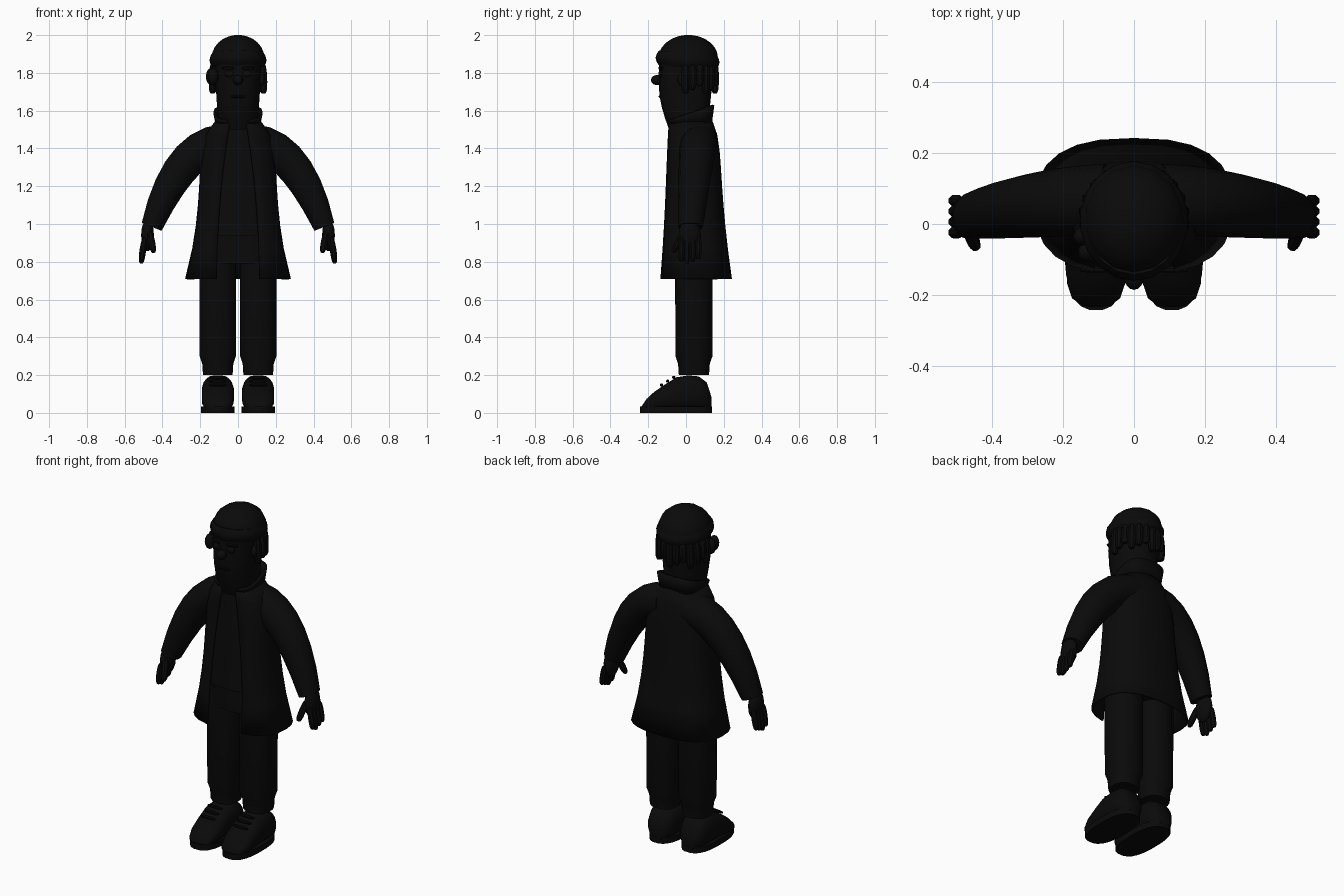
import bpy, bmesh
from math import sin, cos, pi, tau, asin, radians, copysign, sqrt
from mathutils import Vector

if "Cube" in bpy.data.objects:
    bpy.data.objects.remove(bpy.data.objects["Cube"], do_unlink=True)

black = bpy.data.materials.new("black")
black.use_nodes = True
black.diffuse_color = (0.003, 0.003, 0.003, 1)
black.node_tree.nodes["Principled BSDF"].inputs["Base Color"].default_value = black.diffuse_color

X_AXIS, Y_AXIS, Z_AXIS = Vector((1, 0, 0)), Vector((0, 1, 0)), Vector((0, 0, 1))


def power(value, squareness):
    return copysign(abs(value) ** (2 / squareness), value)


def steps(count):
    """Even fractions from zero to one."""
    return [i / (count - 1) for i in range(count)]


def skin(name, rings, closed=True, thickness=0):
    """Join rings of points with quads, capping closed ones."""
    bm = bmesh.new()
    loops = [[bm.verts.new(point) for point in ring] for ring in rings]
    count = len(loops[0])
    for lower, upper in zip(loops, loops[1:]):
        for j in range(count if closed else count - 1):
            k = (j + 1) % count
            bm.faces.new((lower[j], lower[k], upper[k], upper[j]))
    if closed:
        bm.faces.new(loops[0][::-1])
        bm.faces.new(loops[-1])
        bmesh.ops.recalc_face_normals(bm, faces=bm.faces)
    mesh = bpy.data.meshes.new(name)
    bm.to_mesh(mesh)
    bm.free()
    mesh.materials.append(black)
    mesh.shade_smooth()
    mesh.set_sharp_from_angle(angle=radians(40))
    part = bpy.data.objects.new(name, mesh)
    bpy.context.collection.objects.link(part)
    if thickness:
        solidify = part.modifiers.new("thickness", "SOLIDIFY")
        solidify.thickness, solidify.offset = thickness, -1
    return part


def tube(name, stations, axis=Y_AXIS, sides=14, squareness=2, side=1):
    """Loft along stations (x, y, z, radius across, radius along axis)."""
    centres = [Vector(station[:3]) for station in stations]
    rings = []
    for i, station in enumerate(stations):
        travel = centres[min(i + 1, len(centres) - 1)] - centres[max(i - 1, 0)]
        across = axis.cross(travel).normalized()
        ring = []
        for j in range(sides):
            angle = tau * (j + 0.5) / sides
            point = (centres[i] + across * station[3] * power(cos(angle), squareness)
                     + axis * station[4] * power(sin(angle), squareness))
            point.x *= side
            ring.append(point)
        rings.append(ring)
    return skin(name, rings)


def capsule(name, start, end, radius, side=1):
    """Rounded finger-like bar."""
    start, end = Vector(start), Vector(end)
    travel = (end - start).normalized()
    axis = travel.cross(X_AXIS if abs(travel.x) < 0.8 else Z_AXIS).normalized()
    stations = []
    for t in steps(7):
        angle = pi * (0.06 + 0.88 * t)
        size = radius * sin(angle) ** 0.4
        stations.append((*start.lerp(end, (1 - cos(angle)) / 2), size, size))
    return tube(name, stations, axis, 8, side=side)


def blob(name, centre, size, side=1, bottom=0.05):
    """Ellipsoid of stacked rings, cut off below the given fraction."""
    x, y, z = centre
    stations = []
    for t in steps(7):
        angle = pi * (bottom + (0.96 - bottom) * t)
        stations.append((x, y, z - size[2] * cos(angle), size[0] * sin(angle), size[1] * sin(angle)))
    return tube(name, stations, side=side)


def stack(name, levels, squareness=2.4):
    """Upright loft; levels are (height, half width, front, back)."""
    return tube(name, [(0, (front + back) / 2, z, width, (back - front) / 2)
                       for z, width, front, back in levels], sides=18, squareness=squareness)


def shell(name, levels, squareness, slope=0):
    """Open-fronted cloth; levels are (height, half width, front, back, half gap)."""
    rings = []
    for i, (z, width, front, back, gap) in enumerate(levels):
        opening = asin((gap / width) ** (squareness / 2))
        ring = []
        for t in steps(23):
            angle = opening + (tau - 2 * opening) * t
            y = (front + back) / 2 - (back - front) / 2 * power(cos(angle), squareness)
            ring.append((width * power(sin(angle), squareness), y, z - slope * i * (back - y)))
        rings.append(ring)
    return skin(name, rings, False, 0.012)


def coat_level(t, inset=0):
    """Body outline from hem to neck: flared hem, rounded shoulders."""
    width = (0.2 + 0.08 * (1 - t) ** 3) * sqrt(1 - 0.7 * t ** 10)
    front = -0.143 + 0.05 * t
    back = 0.18 + 0.063 * (1 - t) ** 2 - 0.045 * t ** 10
    return 0.71 + 0.85 * t, width - inset, front + inset, back - inset


# Coat, collar and the clothes beneath
shell("coat", [(*coat_level(t), 0.115 - 0.075 * t * t) for t in
               [s ** 0.8 for s in steps(9)]], 2.6)
shell("collar", [(1.53 + 0.1 * t, 0.12 + 0.01 * t, -0.09 - 0.01 * t, 0.137 + 0.013 * t, 0.045)
                 for t in steps(3)], 3.2, slope=0.17)
stack("shirt", [coat_level(0.27 + 0.73 * t, inset=0.018) for t in steps(8)])
stack("hips", [(z, 0.195, -0.07, 0.15) for z in (0.79, 0.96)])

# Head, hat and face
stack("head", [(1.5 + 0.36 * t, 0.095 + 0.03 * sqrt(t), -0.09 - 0.054 * sin(min(1.5, 2.4 * t)),
                0.115 + 0.035 * t) for t in steps(7)])
blob("hat_dome", (0, 0.012, 1.88), (0.143, 0.157, 0.121), bottom=0.5)
band = stack("hat_band", [(1.832 + 0.08 * t, 0.136 + 0.017 * sin(pi * t), -0.143 - 0.018 * sin(pi * t),
                           0.16 + 0.018 * sin(pi * t)) for t in steps(5)], squareness=2)
for vertex in band.data.vertices:
    vertex.co.z -= 0.07 * (vertex.co.y + 0.05)
blob("nose", (0, -0.153, 1.762), (0.027, 0.033, 0.027))
capsule("mouth", (-0.04, -0.137, 1.675), (0.04, -0.137, 1.675), 0.008)

# Hair locks hanging below the hat, with a tuft on the right
for i, t in enumerate(steps(13)):
    angle = radians(200 * t - 10)
    across, along = 0.13 * cos(angle), 0.02 + 0.133 * sin(angle)
    capsule(f"hair_lock_{i}", (across, along, 1.85), (across * 1.06, along, 1.69 + 0.02 * (i % 3)), 0.023)
for i in range(2):
    blob(f"hair_tuft_{i}", (0.143 - 0.012 * i, -0.035 - 0.045 * i, 1.78), (0.028, 0.028, 0.045), side=-1)

for side, word in ((1, "left"), (-1, "right")):
    # Eye, eyebrow and ear
    blob(f"{word}_eye", (0.045, -0.132, 1.795), (0.026, 0.014, 0.02), side)
    capsule(f"{word}_eyebrow", (0.02, -0.142, 1.825), (0.085, -0.125, 1.825), 0.009, side)
    blob(f"{word}_ear", (0.125, -0.02, 1.765), (0.018, 0.025, 0.035), side)

    # Sleeve along a drooping arc
    shoulder, elbow, cuff = Vector((0.08, 0.07, 1.43)), Vector((0.3, 0.06, 1.42)), Vector((0.457, 0.024, 0.985))
    sleeve = []
    for t in steps(8):
        centre = shoulder.lerp(elbow, t).lerp(elbow.lerp(cuff, t), t)
        sleeve.append((*centre, 0.1 - 0.042 * t ** 3, 0.1 - 0.034 * t ** 2))
    tube(f"{word}_sleeve", sleeve, side=side)

    # Hand with four fingers and a thumb
    blob(f"{word}_palm", (0.479, 0.02, 0.94), (0.035, 0.06, 0.085), side)
    for i in range(4):
        along = 0.03 * i - 0.024
        capsule(f"{word}_finger_{i}", (0.493, along, 0.93), (0.513, along, 0.79 + 0.012 * abs(i - 1)), 0.018, side)
    capsule(f"{word}_thumb", (0.468, -0.015, 0.96), (0.446, -0.068, 0.85), 0.019, side)

    # Trouser leg gathered at the ankle
    tube(f"{word}_trouser_leg", [(0.107, 0.042, z, radius, radius) for z, radius in
                                 ((0.2, 0.08), (0.26, 0.084), (0.3, 0.098), (0.9, 0.1))],
         squareness=2.4, side=side)

    # Shoe: flat sole, sloping upper and laces
    tube(f"{word}_sole", [(0.107, -0.053, z, 0.09, 0.191) for z in (0, 0.035)],
         sides=24, squareness=2.6, side=side)
    upper = []
    for i in range(9):
        s = sin((i - 4) / 3)
        rounding = sqrt(1 - s ** 6)
        half = (min(0.2, 0.19 - 0.12 * s) - 0.01) / 2 * rounding
        upper.append((0.107, -0.05 - 0.19 * s, 0.01 + half, 0.086 * rounding, half))
    tube(f"{word}_shoe", upper, Z_AXIS, 16, 2.5, side)
    for i in range(3):
        along, height = -0.065 - 0.032 * i, 0.188 - 0.02 * i
        capsule(f"{word}_lace_{i}", (0.06, along, height), (0.154, along, height), 0.009, side)
